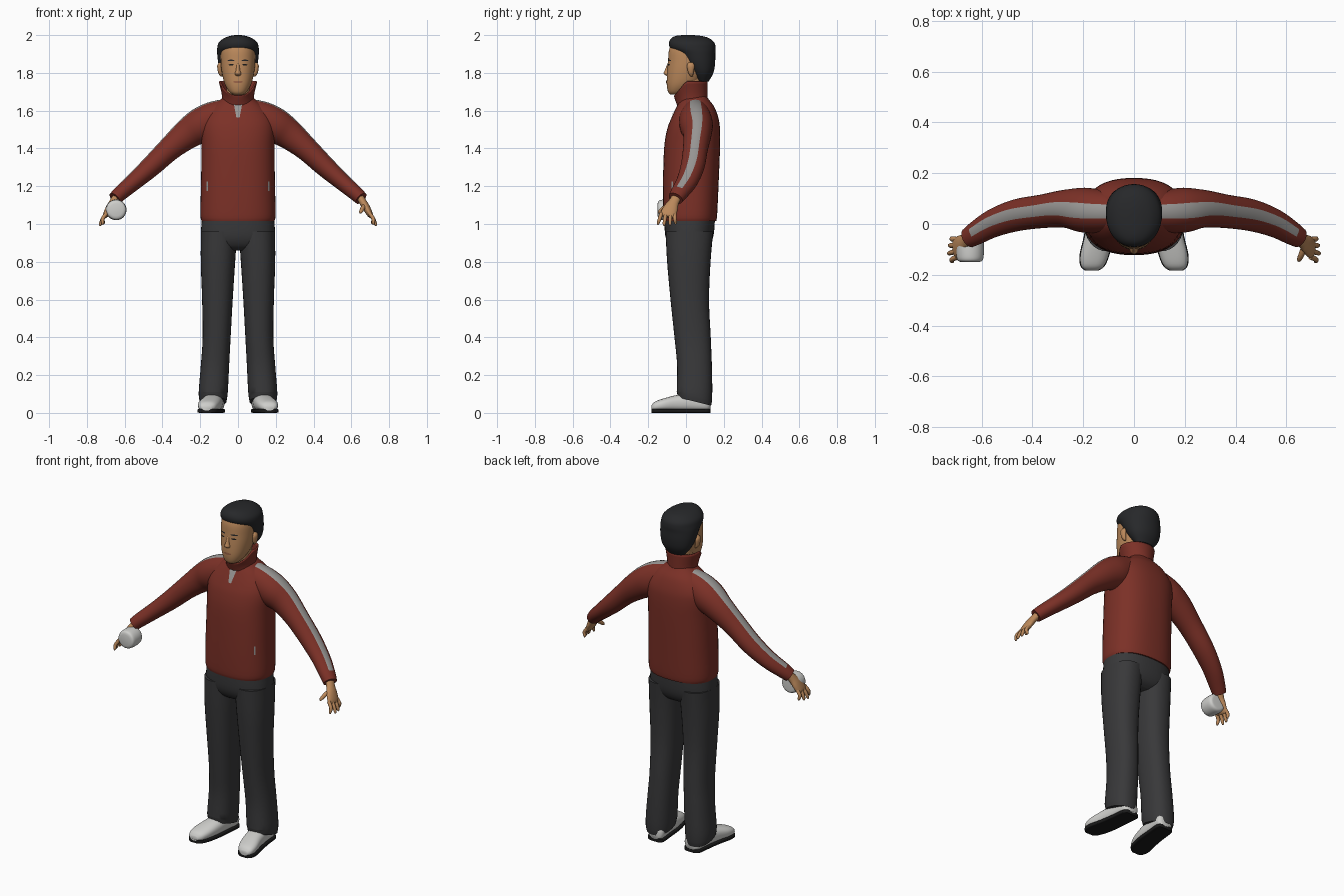
import bpy, bmesh, math
from mathutils import Vector
from mathutils.bvhtree import BVHTree

cube = bpy.data.objects.get("Cube")
if cube:
    bpy.data.objects.remove(cube, do_unlink=True)


def material(name, r, g, b):
    m = bpy.data.materials.new(name)
    m.use_nodes = True
    m.diffuse_color = (r, g, b, 1)
    bsdf = next(n for n in m.node_tree.nodes if n.type == 'BSDF_PRINCIPLED')
    bsdf.inputs["Base Color"].default_value = (r, g, b, 1)
    bsdf.inputs["Roughness"].default_value = 0.8
    return m


RED = material("sweater red", .20, .03, .02)
CHARCOAL = material("trouser charcoal", .04, .04, .042)
BLACK = material("hair black", .02, .021, .023)
SKIN = material("skin", .5, .25, .105)
LIP = material("lip brown", .33, .13, .065)
GREY = material("stripe grey", .32, .31, .3)
WHITE = material("shoe white", .62, .62, .6)
SOLE = material("sole black", .01, .01, .01)


def make(name, bm, mats, mirror=False):
    bmesh.ops.recalc_face_normals(bm, faces=bm.faces)
    me = bpy.data.meshes.new(name)
    bm.to_mesh(me)
    bm.free()
    ob = bpy.data.objects.new(name, me)
    bpy.context.collection.objects.link(ob)
    for m in mats:
        me.materials.append(m)
    bpy.ops.object.select_all(action='DESELECT')
    ob.select_set(True)
    bpy.context.view_layer.objects.active = ob
    bpy.ops.object.shade_smooth_by_angle(angle=math.radians(50))
    if mirror:
        ob.modifiers.new("mirror", 'MIRROR').use_axis[0] = True
    return ob


def spline(rows, steps):
    """Catmull-Rom interpolation of ring rows."""
    out = []
    for i in range(len(rows) - 1):
        a, b, c, d = (rows[min(max(j, 0), len(rows) - 1)] for j in range(i - 1, i + 3))
        for s in range(steps):
            t = s / steps
            out.append([q + .5 * t * (r - p + t * (2 * p - 5 * q + 4 * r - e + t * (3 * (q - r) + e - p)))
                        for p, q, r, e in zip(a, b, c, d)])
    return out + [list(rows[-1])]


def loft(name, rows, mats, axis=None, hint=(0, 1, 0), n=32, p=2, steps=4,
         mirror=False, caps=True, paint=None, shape=None):
    """Skin rings of (x, y, z, radius_a, radius_b); radius_b lies along hint."""
    rows = spline(rows, steps)
    pts = [Vector(r[:3]) for r in rows]
    bm = bmesh.new()
    rings = []
    for i, r in enumerate(rows):
        t = Vector(axis) if axis else (pts[min(i + 1, len(pts) - 1)] - pts[max(i - 1, 0)]).normalized()
        h = Vector(hint)
        b = (h - t * h.dot(t)).normalized()
        a = b.cross(t)
        ring = []
        for k in range(n):
            ang = math.tau * k / n
            c, s = math.cos(ang), math.sin(ang)
            c = math.copysign(abs(c) ** (2 / p), c)
            s = math.copysign(abs(s) ** (2 / p), s)
            ring.append(bm.verts.new(pts[i] + a * c * r[3] + b * s * r[4]))
        rings.append(ring)
    for i in range(len(rings) - 1):
        for k in range(n):
            j = (k + 1) % n
            f = bm.faces.new((rings[i][k], rings[i][j], rings[i + 1][j], rings[i + 1][k]))
            if paint:
                f.material_index = paint(i / (len(rings) - 1), math.tau * (k + .5) / n)
    if caps:
        bm.faces.new(rings[0])
        bm.faces.new(rings[-1])
    if shape:
        for v in bm.verts:
            shape(v.co)
    return make(name, bm, mats, mirror)


def upright(name, rows, mats, **kw):
    """Loft up z from (z, centre_y, radius_x, radius_y)."""
    return loft(name, [(0, y, z, a, b) for z, y, a, b in rows], mats, axis=(0, 0, 1), **kw)


def patch(name, target, x, z, w, h, mat, mirror=False, taper=0, rounded=False):
    """Thin painted plate that follows the front of the target."""
    me = target.data
    tree = BVHTree.FromPolygons([v.co for v in me.vertices], [f.vertices[:] for f in me.polygons])
    bm = bmesh.new()
    bmesh.ops.create_grid(bm, x_segments=8, y_segments=8, size=1)
    for v in bm.verts:
        u, s = v.co.x, v.co.y
        if rounded:
            u, s = u * math.sqrt(1 - s * s / 2), s * math.sqrt(1 - u * u / 2)
        px, pz = x + u * w * (1 - taper * (1 - s) / 2), z + s * h
        hit = tree.ray_cast(Vector((px, -1, pz)), Vector((0, 1, 0)))[0]
        v.co = (px, (hit.y if hit else 0) - .003, pz)
    return make(name, bm, [mat], mirror)


# Sweater body
torso = upright("sweater_body", [
    (1.015, .022, .192, .138), (1.05, .022, .199, .143), (1.2, .025, .196, .147),
    (1.4, .032, .193, .148), (1.5, .04, .196, .14), (1.56, .047, .185, .125),
    (1.62, .05, .14, .1), (1.66, .045, .09, .075), (1.69, .04, .06, .06)],
    [RED], n=48, p=2.4)

# Sleeves with a stripe along the top
loft("sleeve", [
    (.05, .05, 1.58, .085, .075), (.13, .05, 1.555, .093, .085), (.2, .055, 1.52, .093, .088),
    (.27, .06, 1.475, .08, .075), (.36, .05, 1.4, .064, .066), (.46, .035, 1.305, .055, .063),
    (.55, .005, 1.225, .046, .056), (.62, -.035, 1.165, .04, .047), (.652, -.055, 1.135, .036, .04)],
    [RED, GREY], n=36, mirror=True,
    paint=lambda u, ang: int(abs(ang - math.pi) < .36 and u < .86))


# Collar, dipping at the front
def dip(co):
    f = min(max(-co.y / .06, 0), 1)
    co.z = 1.62 + (co.z - 1.62) * (1 - .55 * f)


collar = upright("collar", [(1.62, .035, .085, .08), (1.68, .03, .085, .085), (1.755, .025, .102, .09)],
                 [RED], caps=False, shape=dip)
collar.modifiers.new("thickness", 'SOLIDIFY').thickness = .008
patch("front_zip", torso, 0, 1.6, .022, .035, GREY, taper=.6)
patch("pocket_zip", torso, .163, 1.2, .003, .025, GREY, mirror=True)

# Hands
loft("palm", [
    (.64, -.045, 1.15, .02, .026), (.662, -.065, 1.115, .02, .028), (.68, -.08, 1.085, .02, .038),
    (.698, -.094, 1.052, .016, .042), (.705, -.098, 1.038, .01, .036)], [SKIN], n=20, mirror=True)
for i, o in enumerate((-.036, -.012, .012, .034)):
    drop = (.012, 0, .003, .016)[i]
    loft("finger_%d" % (i + 1), [
        (.695, -.094 + o, 1.058, .01, .01), (.716, -.098 + o * 1.15, 1.028, .01, .01),
        (.728 - drop, -.1 + o * 1.3, 1.0 + drop * .5, .008, .008),
        (.729 - drop, -.1 + o * 1.33, .99 + drop * .5, .003, .003)], [SKIN], n=10, mirror=True)
loft("thumb", [
    (.672, -.085, 1.1, .013, .013), (.66, -.118, 1.083, .012, .012),
    (.65, -.14, 1.064, .009, .009), (.648, -.146, 1.056, .003, .003)],
    [SKIN], hint=(1, 0, 0), n=10, mirror=True)

# Round object held in the right hand
loft("held_roll", [(-.645, y, 1.075, r, r) for y, r in
                   ((-.15, .034), (-.143, .049), (-.12, .054), (-.075, .054), (-.058, .046), (-.055, .03))],
     [WHITE], axis=(0, -1, 0), hint=(0, 0, 1))

# Trousers
upright("trouser_hips", [
    (.86, .018, .12, .07), (.885, .018, .18, .105), (.94, .018, .196, .128),
    (1.04, .02, .19, .134)], [CHARCOAL], n=48, p=2.4)


def cuff(co):
    if co.z < .1:
        co.z -= .25 * (co.y - .045)


loft("trouser_leg", [
    (.132, .045, .06, .071, .088), (.131, .045, .11, .077, .094), (.122, .045, .25, .075, .092),
    (.113, .035, .4, .074, .096), (.109, .02, .6, .081, .102), (.106, .015, .8, .091, .115),
    (.1, .018, .96, .096, .126)], [CHARCOAL], axis=(0, 0, 1), p=2.3, mirror=True, shape=cuff)

# Shoes and soles share one outline
outline = [(.12, .13, .045, .03, .03), (.122, .11, .05, .05, .045), (.13, .03, .055, .052, .05),
           (.14, -.05, .05, .055, .044), (.155, -.12, .042, .056, .034),
           (.163, -.165, .034, .045, .025), (.166, -.183, .026, .024, .013)]
loft("shoe", outline, [WHITE], axis=(0, -1, 0), hint=(0, 0, 1), p=2.4, mirror=True)
loft("shoe_sole", [(x, y, .011, a + .003, .011) for x, y, z, a, b in outline], [SOLE],
     axis=(0, -1, 0), hint=(0, 0, 1), p=6, mirror=True)

# Neck and head
upright("neck", [(1.6, .035, .065, .062), (1.68, .025, .06, .06), (1.78, .03, .064, .064)], [SKIN])
head = upright("head", [
    (1.685, -.05, .026, .032), (1.7, -.045, .046, .05), (1.74, -.02, .07, .082),
    (1.8, 0, .085, .1), (1.86, .012, .091, .107), (1.92, .02, .091, .11),
    (1.96, .02, .075, .09), (1.98, .02, .04, .05)], [SKIN], n=40, p=2.2)
upright("nose", [(1.855, -.088, .007, .007), (1.815, -.097, .011, .015),
                 (1.796, -.1, .017, .018), (1.783, -.09, .012, .01)], [SKIN], n=16)
loft("ear", [
    (.088, .03, 1.782, .005, .006), (.094, .026, 1.8, .011, .014),
    (.098, .025, 1.838, .012, .02), (.094, .025, 1.856, .005, .01)],
    [SKIN], axis=(0, 0, 1), n=16, mirror=True)
patch("eye", head, .036, 1.843, .014, .004, SOLE, mirror=True, rounded=True)
patch("eyebrow", head, .037, 1.866, .019, .004, BLACK, mirror=True, rounded=True)
patch("mouth", head, 0, 1.752, .026, .006, LIP, rounded=True)

# Hair, its front edge sloping back toward the nape
upright("hair", [
    (1.755, .09, .055, .03), (1.8, .085, .088, .06), (1.85, .071, .104, .083),
    (1.9, .055, .11, .1), (1.93, .037, .11, .12), (1.96, .03, .102, .12),
    (1.985, .022, .072, .098), (1.997, .012, .035, .06), (2.0, .01, .01, .02)],
    [BLACK], n=40, p=2.1)
